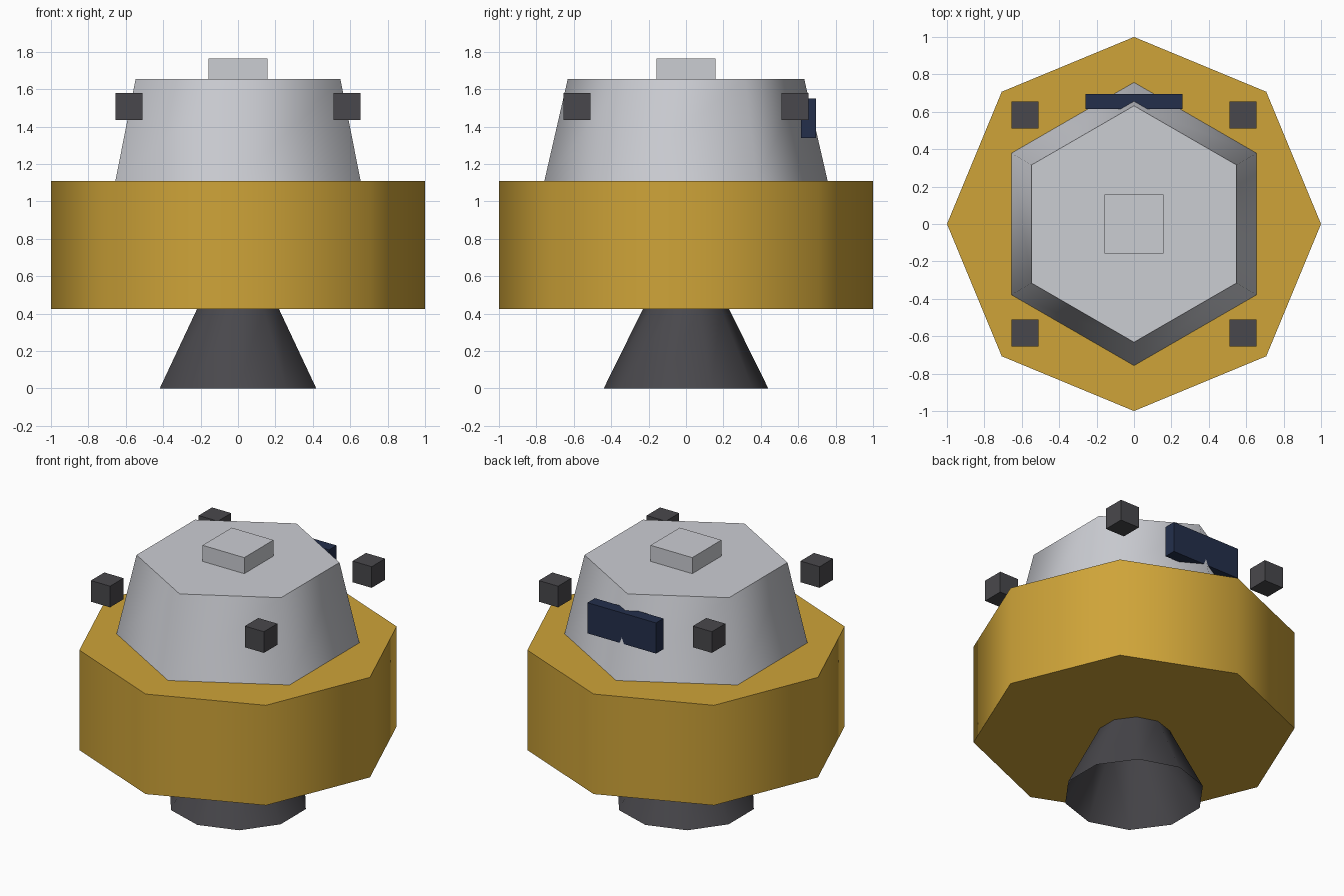
import bpy, bmesh, math

if "Cube" in bpy.data.objects:
    bpy.data.objects.remove(bpy.data.objects["Cube"])


def material(name, color):
    m = bpy.data.materials.new(name)
    m.diffuse_color = (*color, 1)
    m.use_nodes = True
    m.node_tree.nodes["Principled BSDF"].inputs["Base Color"].default_value = m.diffuse_color
    return m


GOLD = material("gold foil", (0.62, 0.37, 0.04))
GREY = material("light grey", (0.60, 0.61, 0.65))
DARK = material("dark grey", (0.066, 0.064, 0.072))
NAVY = material("navy glass", (0.017, 0.028, 0.071))


def add_object(name, bm, mat):
    bmesh.ops.recalc_face_normals(bm, faces=bm.faces)
    mesh = bpy.data.meshes.new(name)
    bm.to_mesh(mesh)
    bm.free()
    mesh.materials.append(mat)
    obj = bpy.data.objects.new(name, mesh)
    bpy.context.collection.objects.link(obj)
    return obj


def frustum(name, sides, r_low, r_high, z_low, z_high, mat, capped=True):
    """Smooth-sided frustum with a corner on the y axis and crisp flat caps."""
    bm = bmesh.new()
    rings = []
    for r, z in ((r_low, z_low), (r_high, z_high)):
        angles = [math.pi / 2 + math.tau * i / sides for i in range(sides)]
        rings.append([bm.verts.new((r * math.cos(a), r * math.sin(a), z)) for a in angles])
    low, high = rings
    for i in range(sides):
        j = (i + 1) % sides
        bm.faces.new((low[i], low[j], high[j], high[i])).smooth = True
    if capped:
        for ring in rings:
            cap = bm.faces.new(ring)
            for e in cap.edges:
                e.smooth = False
    return add_object(name, bm, mat)


def box(name, center, size, mat):
    bm = bmesh.new()
    bmesh.ops.create_cube(bm, size=1)
    for v in bm.verts:
        v.co = [c + s * k for c, s, k in zip(center, size, v.co)]
    return add_object(name, bm, mat)


# Engine bell, open at the bottom
frustum("engine_nozzle", 10, 0.44, 0.23, 0.0, 0.425, DARK, capped=False)

# Descent stage and cabin
frustum("descent_stage", 8, 1.0, 1.0, 0.425, 1.11, GOLD)
frustum("ascent_cabin", 6, 0.757, 0.632, 1.11, 1.655, GREY)

# Docking hatch and window
box("docking_hatch", (0, 0, 1.71), (0.316, 0.316, 0.11), GREY)
box("window", (0, 0.655, 1.445), (0.52, 0.08, 0.21), NAVY)

# Four thruster blocks around the cabin
for sx in (-1, 1):
    for sy in (-1, 1):
        box("thruster_block", (0.583 * sx, 0.583 * sy, 1.508), (0.145,) * 3, DARK)
